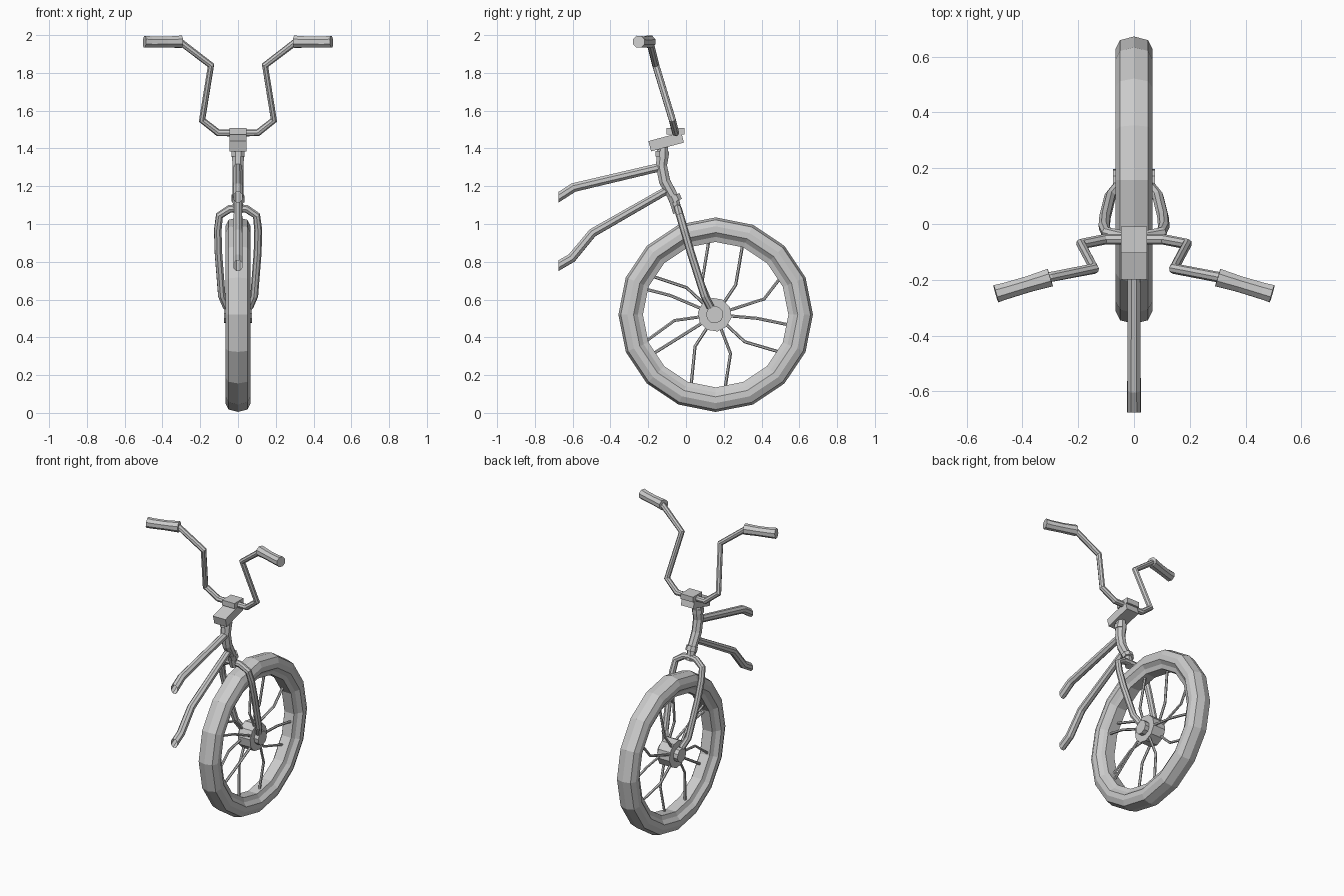
import bpy, bmesh
from math import cos, sin, pi, radians
from mathutils import Vector, Matrix

if "Cube" in bpy.data.objects:
    bpy.data.objects.remove(bpy.data.objects["Cube"])

HUB_Y, HUB_Z = 0.157, 0.52


def finish(bm, name):
    bmesh.ops.recalc_face_normals(bm, faces=bm.faces)
    me = bpy.data.meshes.new(name)
    bm.to_mesh(me)
    bm.free()
    ob = bpy.data.objects.new(name, me)
    bpy.context.collection.objects.link(ob)
    return ob


def loft(rings, name, closed=False, caps=True, cut_y=None):
    """Skin a list of vertex rings with quads."""
    bm = bmesh.new()
    vs = [[bm.verts.new(p) for p in r] for r in rings]
    n, m = len(rings[0]), len(vs)
    for i in range(m if closed else m - 1):
        a, b = vs[i], vs[(i + 1) % m]
        for k in range(n):
            bm.faces.new((a[k], a[(k + 1) % n], b[(k + 1) % n], b[k]))
    if caps and not closed:
        bm.faces.new(vs[0])
        bm.faces.new(vs[-1])
    if cut_y is not None:
        bmesh.ops.bisect_plane(bm, geom=bm.verts[:] + bm.edges[:] + bm.faces[:],
                               plane_co=(0, cut_y, 0), plane_no=(0, -1, 0), clear_outer=True)
    return finish(bm, name)


def tube(name, pts, radii, sides=8, **kw):
    """Sweep a polygon along a path with mitred joints."""
    pts = [Vector(p) for p in pts]
    if not isinstance(radii, (list, tuple)):
        radii = [radii] * len(pts)
    dirs = [(b - a).normalized() for a, b in zip(pts, pts[1:])]
    u = dirs[0].orthogonal().normalized()
    rings = []
    for i, p in enumerate(pts):
        d0, d1 = dirs[max(i - 1, 0)], dirs[min(i, len(dirs) - 1)]
        t = (d0 + d1).normalized()
        u = (u - t * u.dot(t)).normalized()
        v = t.cross(u)
        rings.append([p + radii[i] * (u * cos(a) + v * sin(a))
                      for a in (2 * pi * (k + .5) / sides for k in range(sides))])
    return loft(rings, name, **kw)


def mirrored(pts):
    return [(-x, y, z) for x, y, z in reversed(pts) if x > 0] + pts


def box(name, size, loc, tilt=0):
    bm = bmesh.new()
    bmesh.ops.create_cube(bm, size=1, matrix=Matrix.Translation(loc)
                          @ Matrix.Rotation(radians(tilt), 4, 'X')
                          @ Matrix.Diagonal((*size, 1)))
    return finish(bm, name)


def wheel_point(x, r, ang):
    return (x, HUB_Y + r * cos(ang), HUB_Z + r * sin(ang))


# Tyre: rounded profile (x, radius) turned in 16 steps
half = [(0.05, 0.502), (0.067, 0.468), (0.067, 0.435), (0.045, 0.412), (0.035, 0.385)]
profile = [(0, 0.515)] + half + [(-x, r) for x, r in reversed(half)]
loft([[wheel_point(x, r, 2 * pi * k / 16) for x, r in profile] for k in range(16)],
     "tyre", closed=True)

# Hub and axle
tube("hub", [(-0.045, HUB_Y - .005, HUB_Z), (0.045, HUB_Y - .005, HUB_Z)], 0.09, 10)
tube("axle", [(-0.075, HUB_Y - .005, HUB_Z), (0.075, HUB_Y - .005, HUB_Z)], 0.046, 10)

# Bent spokes: (knee angle, knee radius, rim angle), alternating hub sides
spokes = [(56, .19, 69), (112, .19, 95), (137, .21, 149), (157, .26, 160), (188, .22, 201),
          (212, .24, 212), (237, .20, 251), (291, .22, 277), (317, .21, 330),
          (355, .22, 352), (18, .27, 30)]
for i, (ka, kr, ra) in enumerate(spokes):
    s = 1 if i % 2 else -1
    tube(f"spoke_{i + 1}", [wheel_point(s * .035, .07, radians(ka)),
                            wheel_point(s * .025, kr, radians(ka)),
                            wheel_point(s * .012, .40, radians(ra))], 0.0085, 6)

# Fork: one arch over the tyre, ending on both sides of the hub
tube("fork", mirrored([(0, -.045, 1.085), (.045, -.043, 1.08), (.098, -.032, 1.045),
                       (.107, -.01, .97), (.104, .025, .85), (.086, .098, .62),
                       (.06, .13, .56)]), 0.021)

# Head tube and collar
tube("head_tube", [(0, -.125, 1.42), (0, -.123, 1.36), (0, -.13, 1.31), (0, -.113, 1.225),
                   (0, -.066, 1.14), (0, -.045, 1.06)], [.03, .034, .032, .032, .03, .025])
tube("head_collar", [(0, -.066, 1.15), (0, -.053, 1.12)], 0.036)
tube("upper_collar", [(0, -.125, 1.385), (0, -.127, 1.355)], 0.038)

# Frame tubes, open where the frame is cut off
tube("top_tube", [(0, -.12, 1.305), (0, -.595, 1.193), (0, -.69, 1.132)],
     [.024, .026, .026], caps=False, cut_y=-.675)
tube("down_tube", [(0, -.09, 1.185), (0, -.495, .953), (0, -.605, .82), (0, -.70, .765)],
     [.022, .025, .026, .026], caps=False, cut_y=-.675)

# Stem block and handlebar clamp
box("stem", (.092, .18, .056), (0, -.105, 1.435), 15)
box("bar_clamp", (.092, .095, .035), (0, -.056, 1.492))

# Handlebar
tube("handlebar", mirrored([(0, -.055, 1.483), (.105, -.055, 1.483), (.19, -.072, 1.55),
                            (.143, -.16, 1.84), (.3, -.19, 1.96), (.36, -.207, 1.965)]), 0.019)

# Grips, slightly waisted
grip = tube("grips", [(.3, -.192, 1.965), (.38, -.216, 1.963), (.46, -.24, 1.963),
                      (.495, -.25, 1.965)], [.035, .031, .032, .034])
grip.modifiers.new("Mirror", 'MIRROR')
